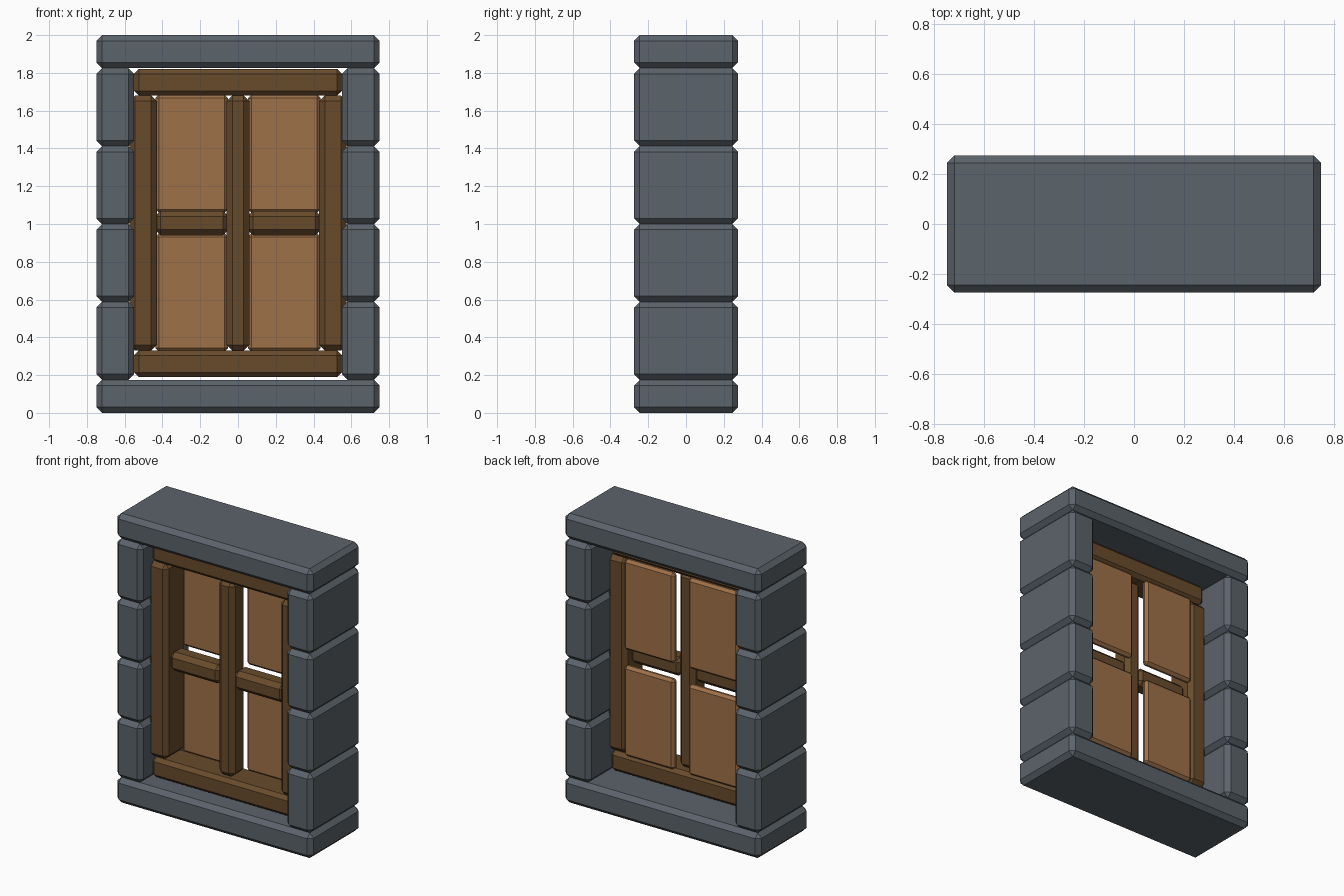
import bpy, bmesh
from mathutils import Vector

if "Cube" in bpy.data.objects:
    bpy.data.objects.remove(bpy.data.objects["Cube"])


def material(name, rgb):
    m = bpy.data.materials.new(name)
    m.diffuse_color = (*rgb, 1)
    m.use_nodes = True
    m.node_tree.nodes["Principled BSDF"].inputs["Base Color"].default_value = m.diffuse_color
    return m


STONE = material("slate grey stone", (0.105, 0.125, 0.145))
FRAME = material("dark brown wood", (0.140, 0.070, 0.025))
PANEL = material("light brown wood", (0.345, 0.165, 0.065))


def block(name, x, y, z, bevel, mat):
    """Chamfered box spanning the given (min, max) ranges."""
    bm = bmesh.new()
    bmesh.ops.create_cube(bm, size=1)
    size = Vector((x[1] - x[0], y[1] - y[0], z[1] - z[0]))
    bmesh.ops.scale(bm, vec=size, verts=bm.verts)
    bmesh.ops.bevel(bm, geom=bm.edges[:], offset=bevel, segments=1,
                    affect='EDGES', profile=0.5)
    me = bpy.data.meshes.new(name)
    bm.to_mesh(me)
    bm.free()
    me.materials.append(mat)
    ob = bpy.data.objects.new(name, me)
    ob.location = (sum(x) / 2, sum(y) / 2, sum(z) / 2)
    bpy.context.collection.objects.link(ob)


def pair(name, x, y, z, bevel, mat):
    """The same block on the right and mirrored on the left."""
    block("right_" + name, x, y, z, bevel, mat)
    block("left_" + name, (-x[1], -x[0]), y, z, bevel, mat)


# Stone surround: sill, lintel and two stacks of side stones
DEPTH = (-0.275, 0.275)
block("stone_sill", (-0.75, 0.75), DEPTH, (0, 0.175), 0.03, STONE)
block("stone_lintel", (-0.75, 0.75), DEPTH, (1.825, 2.0), 0.03, STONE)
step = (1.825 - 0.175) / 4
for i in range(4):
    z0 = 0.175 + i * step
    pair(f"side_stone_{i + 1}", (0.55, 0.75), DEPTH, (z0, z0 + step), 0.03, STONE)

# Wooden frame: rails, stiles, centre post and cross bars
block("bottom_rail", (-0.55, 0.55), (-0.17, 0.05), (0.19, 0.33), 0.025, FRAME)
block("top_rail", (-0.55, 0.55), (-0.17, 0.05), (1.68, 1.82), 0.025, FRAME)
pair("stile", (0.43, 0.575), (-0.17, 0.05), (0.33, 1.68), 0.03, FRAME)
block("centre_post", (-0.06, 0.06), (-0.145, 0.005), (0.33, 1.68), 0.03, FRAME)
pair("cross_bar", (0.05, 0.44), (-0.135, -0.005), (0.94, 1.07), 0.03, FRAME)

# Shutter panels set behind the frame
pair("lower_panel", (0.053, 0.437), (0.01, 0.06), (0.325, 0.95), 0.018, PANEL)
pair("upper_panel", (0.053, 0.437), (0.01, 0.06), (1.06, 1.685), 0.018, PANEL)
